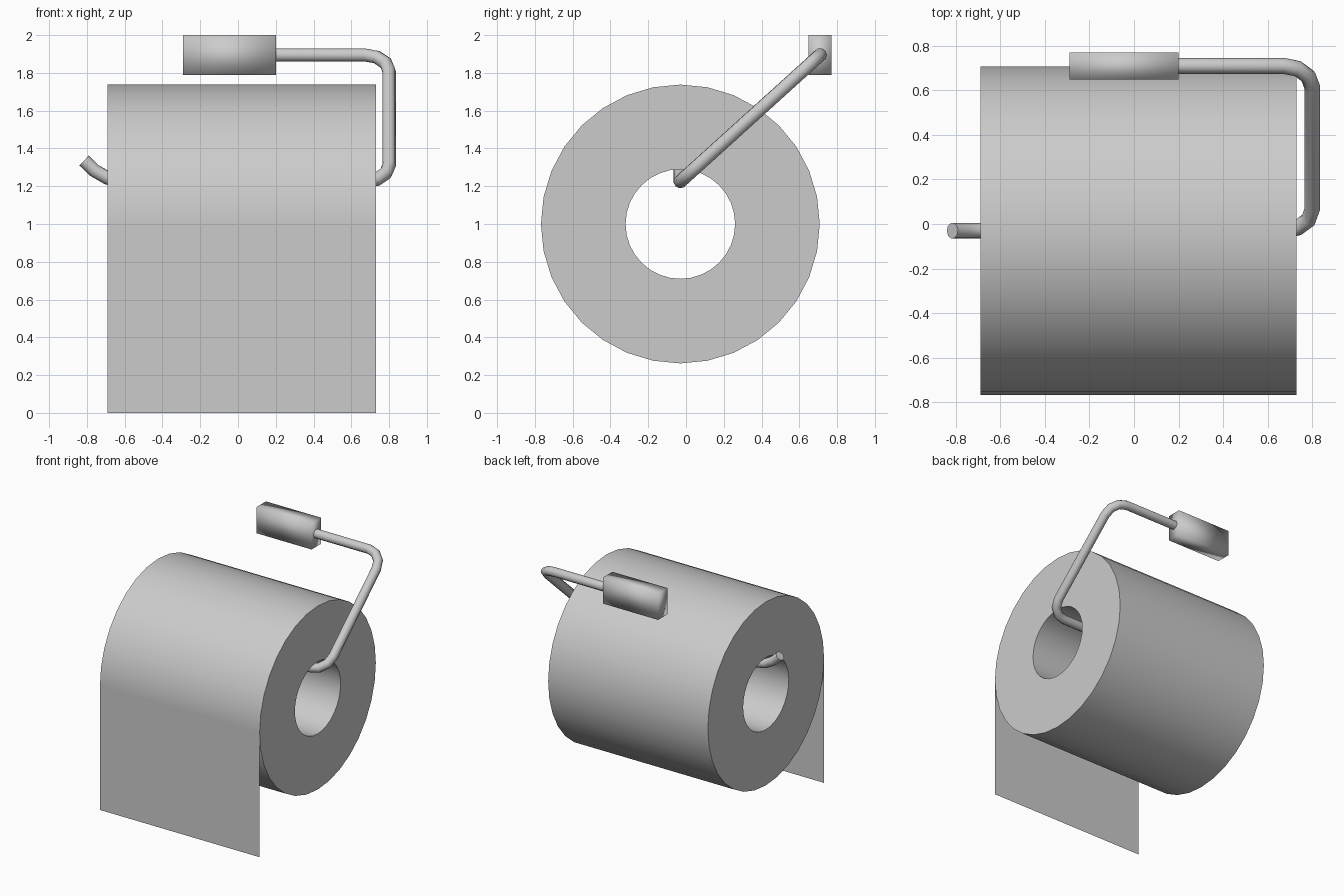
import bpy, bmesh, math
from mathutils import Vector

if "Cube" in bpy.data.objects:
    bpy.data.objects.remove(bpy.data.objects["Cube"])

AXIS_Y, AXIS_Z = -0.03, 1.0
X0, X1 = -0.69, 0.73
R_OUT, R_IN, SIDES = 0.738, 0.29, 32


def finish(bm, name, recalc=True):
    if recalc:
        bmesh.ops.recalc_face_normals(bm, faces=bm.faces)
    me = bpy.data.meshes.new(name)
    bm.to_mesh(me)
    bm.free()
    ob = bpy.data.objects.new(name, me)
    bpy.context.collection.objects.link(ob)
    return ob


def smooth(ob, angle):
    bpy.ops.object.select_all(action='DESELECT')
    ob.select_set(True)
    bpy.context.view_layer.objects.active = ob
    bpy.ops.object.shade_smooth_by_angle(angle=math.radians(angle))


# Paper roll: rectangular section swept round the roll axis
bm = bmesh.new()
section = [(X0, R_OUT), (X1, R_OUT), (X1, R_IN), (X0, R_IN)]
rings = []
for i in range(SIDES):
    a = 2 * math.pi * i / SIDES
    rings.append([bm.verts.new((x, AXIS_Y + r * math.cos(a), AXIS_Z + r * math.sin(a)))
                  for x, r in section])
for i in range(SIDES):
    a, b = rings[i], rings[(i + 1) % SIDES]
    for j in range(4):
        k = (j + 1) % 4
        bm.faces.new((a[j], a[k], b[k], b[j]))
smooth(finish(bm, "paper_roll"), 35)

# Loose sheet hanging from the front of the roll
bm = bmesh.new()
y = AXIS_Y - R_OUT
bm.faces.new([bm.verts.new(p) for p in
              ((X0, y, 0), (X1, y, 0), (X1, y, AXIS_Z), (X0, y, AXIS_Z))])
finish(bm, "hanging_sheet", recalc=False)

# Wall mount block, smooth shaded
bm = bmesh.new()
bmesh.ops.create_cube(bm, size=1)
for v in bm.verts:
    v.co = Vector((-0.045 + v.co.x * 0.49, 0.709 + v.co.y * 0.12, 1.895 + v.co.z * 0.21))
smooth(finish(bm, "wall_mount"), 180)


# Bent wire holder: straight runs with rounded corners
def bend(prev, corner, nxt, r, steps=3):
    """Right-angle fillet points at a corner."""
    u, v = (prev - corner).normalized(), (nxt - corner).normalized()
    c = corner + (u + v) * r
    return [c - v * r * math.cos(t) - u * r * math.sin(t)
            for t in (math.pi / 2 * i / steps for i in range(steps + 1))]


start = Vector((0.18, 0.71, 1.895))
top = Vector((0.80, 0.71, 1.895))
low = Vector((0.80, AXIS_Y, 1.225))
inner = Vector((-0.60, AXIS_Y, 1.225))
path = [start] + bend(start, top, low, 0.13) + bend(top, low, inner, 0.13)
path += [inner] + [Vector((x, AXIS_Y, z)) for x, z in
                   ((-0.69, 1.243), (-0.76, 1.283), (-0.815, 1.336))]
cu = bpy.data.curves.new("wire_holder", 'CURVE')
cu.dimensions = '3D'
cu.bevel_depth = 0.036
cu.bevel_resolution = 3
cu.use_fill_caps = True
sp = cu.splines.new('POLY')
sp.points.add(len(path) - 1)
for p, co in zip(sp.points, path):
    p.co = (*co, 1)
wire = bpy.data.objects.new("wire_holder", cu)
bpy.context.collection.objects.link(wire)
bpy.ops.object.select_all(action='DESELECT')
wire.select_set(True)
bpy.context.view_layer.objects.active = wire
bpy.ops.object.convert(target='MESH')
smooth(bpy.context.object, 50)
